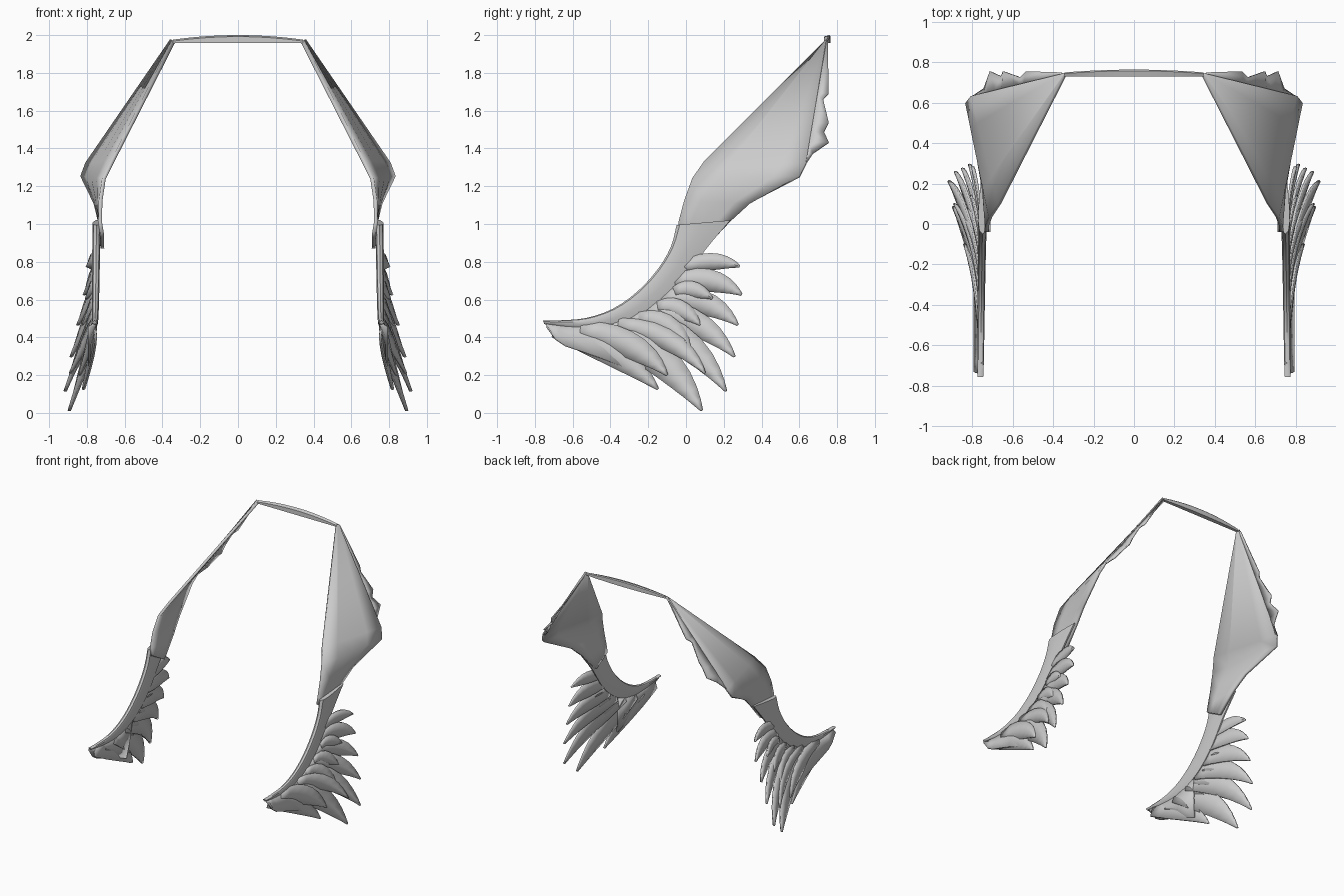
import bpy, bmesh, math
from mathutils import Vector

if "Cube" in bpy.data.objects:
    bpy.data.objects.remove(bpy.data.objects["Cube"])


def finish(name, bm, thick=0.0, mirror=True, angle=35):
    bmesh.ops.recalc_face_normals(bm, faces=bm.faces)
    me = bpy.data.meshes.new(name)
    bm.to_mesh(me)
    bm.free()
    ob = bpy.data.objects.new(name, me)
    bpy.context.collection.objects.link(ob)
    if thick:
        m = ob.modifiers.new("Thickness", 'SOLIDIFY')
        m.thickness, m.offset = thick, 0
    if mirror:
        ob.modifiers.new("Mirror", 'MIRROR').use_mirror_merge = False
    bpy.ops.object.select_all(action='DESELECT')
    ob.select_set(True)
    bpy.context.view_layer.objects.active = ob
    bpy.ops.object.shade_smooth_by_angle(angle=math.radians(angle))
    return ob


def loft(bm, rows, closed=False):
    """Skin a list of equally long point rows."""
    vs = [[bm.verts.new(p) for p in r] for r in rows]
    n = len(rows[0])
    for a, b in zip(vs, vs[1:]):
        for i in range(n if closed else n - 1):
            j = (i + 1) % n
            bm.faces.new((a[i], a[j], b[j], b[i]))
    if closed:
        bm.faces.new(vs[0])
        bm.faces.new(vs[-1][::-1])


def smooth_path(pts, steps):
    """Catmull-Rom resampling of a point list."""
    p = [Vector(q) for q in pts]
    p = [2 * p[0] - p[1]] + p + [2 * p[-1] - p[-2]]
    out = []
    for k in range(1, len(p) - 2):
        a, b, c, d = p[k - 1:k + 3]
        for s in range(steps):
            t = s / steps
            out.append(0.5 * (2 * b + (c - a) * t + (2 * a - 5 * b + 4 * c - d) * t * t
                              + (3 * b - a - 3 * c + d) * t ** 3))
    return out + [p[-2]]


# Collar bar: shallow arch joining the two sides
bm = bmesh.new()
rows = []
for i in range(13):
    u = i / 6 - 1
    h = 1 - u * u
    x, top, back = 0.345 * u, 1.976 + 0.024 * h, 0.75 + 0.014 * h
    rows.append([(x, 0.73, 1.957), (x, 0.73, top - 0.008), (x, back - 0.006, top),
                 (x, back, top - 0.006), (x, back, 1.957)])
loft(bm, rows, closed=True)
finish("collar_bar", bm, mirror=False)

# Upper panels: front edge and back edge of each row, skinned across
edges = [((0.34, 0.738, 1.968), (0.352, 0.745, 1.972)),
         ((0.665, 0.10, 1.33), (0.80, 0.635, 1.32)),
         ((0.71, 0.035, 1.24), (0.826, 0.60, 1.25)),
         ((0.728, -0.01, 1.12), (0.755, 0.34, 1.11)),
         ((0.73, -0.04, 1.01), (0.732, 0.235, 1.015)),
         ((0.72, -0.04, 0.95), (0.718, 0.10, 0.87))]
bm = bmesh.new()
loft(bm, [[Vector(f).lerp(Vector(b), k / 4) for k in range(5)] for f, b in edges])
finish("upper_panel", bm, 0.02)

# Ragged flap behind the back edge of each panel
rim = [(0.36, 0.75, 1.965), (0.53, 0.755, 1.69), (0.56, 0.725, 1.66), (0.645, 0.755, 1.535),
       (0.655, 0.73, 1.485), (0.71, 0.755, 1.43), (0.74, 0.67, 1.37), (0.79, 0.635, 1.32)]
a, b = Vector((0.35, 0.74, 1.97)), Vector((0.80, 0.63, 1.32))
bm = bmesh.new()
loft(bm, [[a.lerp(b, (a.z - p[2]) / (a.z - b.z)), p] for p in rim])
finish("back_flap", bm, 0.01)

# Wing limb: crescent tapering towards the front tip, (y, z) of both edges
lead = [(-0.05, 0.995), (-0.08, 0.88), (-0.15, 0.76), (-0.26, 0.64), (-0.39, 0.55),
        (-0.53, 0.502), (-0.67, 0.49), (-0.757, 0.488)]
trail = [(0.235, 1.02), (0.10, 0.86), (-0.01, 0.70), (-0.12, 0.585), (-0.25, 0.50),
         (-0.42, 0.45), (-0.60, 0.45), (-0.75, 0.47)]
lead = smooth_path([(0, *p) for p in lead], 3)
trail = smooth_path([(0, *p) for p in trail], 3)
section = [(0, 0), (0.06, 0.7), (0.22, 1), (0.5, 0.9), (0.8, 0.55), (1, 0.25)]
section += [(s, -w) for s, w in section[:0:-1]]
bm = bmesh.new()
rows = []
for i, (l, t) in enumerate(zip(lead, trail)):
    u = i / (len(lead) - 1)
    cx = 0.749 + 0.011 * u
    half = 0.022 - 0.007 * u
    rows.append([l.lerp(t, s) + Vector((cx + w * half, 0, 0)) for s, w in section])
loft(bm, rows, closed=True)
finish("wing_limb", bm)


def feather(bm, root, ctrl, tip, width, x0, x1):
    """Curved leaf blade in the side plane, flaring outwards to the tip."""
    r, c, e = (Vector((0, *p)) for p in (root, ctrl, tip))
    rows = []
    for t, w in ((0, 0.6), (0.15, 0.85), (0.3, 1), (0.45, 1), (0.6, 0.9), (0.73, 0.72),
                 (0.84, 0.5), (0.93, 0.27), (1, 0.06)):
        p = r * (1 - t) ** 2 + c * 2 * t * (1 - t) + e * t * t
        d = ((c - r) * (1 - t) + (e - c) * t).normalized()
        n = Vector((0, -d.z, d.y))
        x = x0 + (x1 - x0) * t ** 1.4
        rows.append([p + n * (width * w * s / 2) + Vector((x + 0.006 * (1 - s * s), 0, 0))
                     for s in (-1, 0, 1)])
    loft(bm, rows)


# Long feathers: root, bend, tip, width, tip x
long_feathers = [((-0.02, 0.77), (0.16, 0.83), (0.285, 0.775), 0.09, 0.795),
                 ((-0.06, 0.69), (0.15, 0.74), (0.295, 0.625), 0.12, 0.81),
                 ((-0.13, 0.60), (0.12, 0.63), (0.275, 0.465), 0.13, 0.845),
                 ((-0.22, 0.53), (0.07, 0.54), (0.258, 0.297), 0.14, 0.88),
                 ((-0.32, 0.49), (0.02, 0.45), (0.212, 0.115), 0.16, 0.912),
                 ((-0.45, 0.46), (-0.10, 0.34), (0.084, 0.012), 0.18, 0.89),
                 ((-0.70, 0.445), (-0.36, 0.36), (-0.148, 0.125), 0.15, 0.815)]
bm = bmesh.new()
for r, c, t, w, x in long_feathers:
    feather(bm, r, c, t, w, 0.752, x)
finish("long_feathers", bm, 0.012)

# Short covering feathers lying over the long ones
short_feathers = [((-0.06, 0.64), (0.04, 0.68), (0.14, 0.605), 0.09, 0.80),
                  ((-0.15, 0.56), (-0.02, 0.58), (0.075, 0.465), 0.10, 0.815),
                  ((-0.25, 0.50), (-0.07, 0.50), (0.025, 0.335), 0.11, 0.835),
                  ((-0.36, 0.47), (-0.04, 0.42), (0.10, 0.21), 0.11, 0.885),
                  ((-0.56, 0.44), (-0.25, 0.39), (-0.10, 0.20), 0.14, 0.835)]
bm = bmesh.new()
for r, c, t, w, x in short_feathers:
    feather(bm, r, c, t, w, 0.762, x)
finish("short_feathers", bm, 0.01)

# Web filling the wing between limb and feathers
bm = bmesh.new()
outer = [(-0.735, 0.455), (-0.69, 0.39), (-0.64, 0.355), (-0.45, 0.29), (-0.27, 0.215)]
inner = [(-0.74, 0.475), (-0.66, 0.465), (-0.58, 0.46), (-0.40, 0.46), (-0.24, 0.50)]
loft(bm, [[(0.758, *i), (0.768, (i[0] + o[0]) / 2, (i[1] + o[1]) / 2), (0.788, *o)]
          for i, o in zip(inner, outer)])
finish("wing_web", bm, 0.014)
